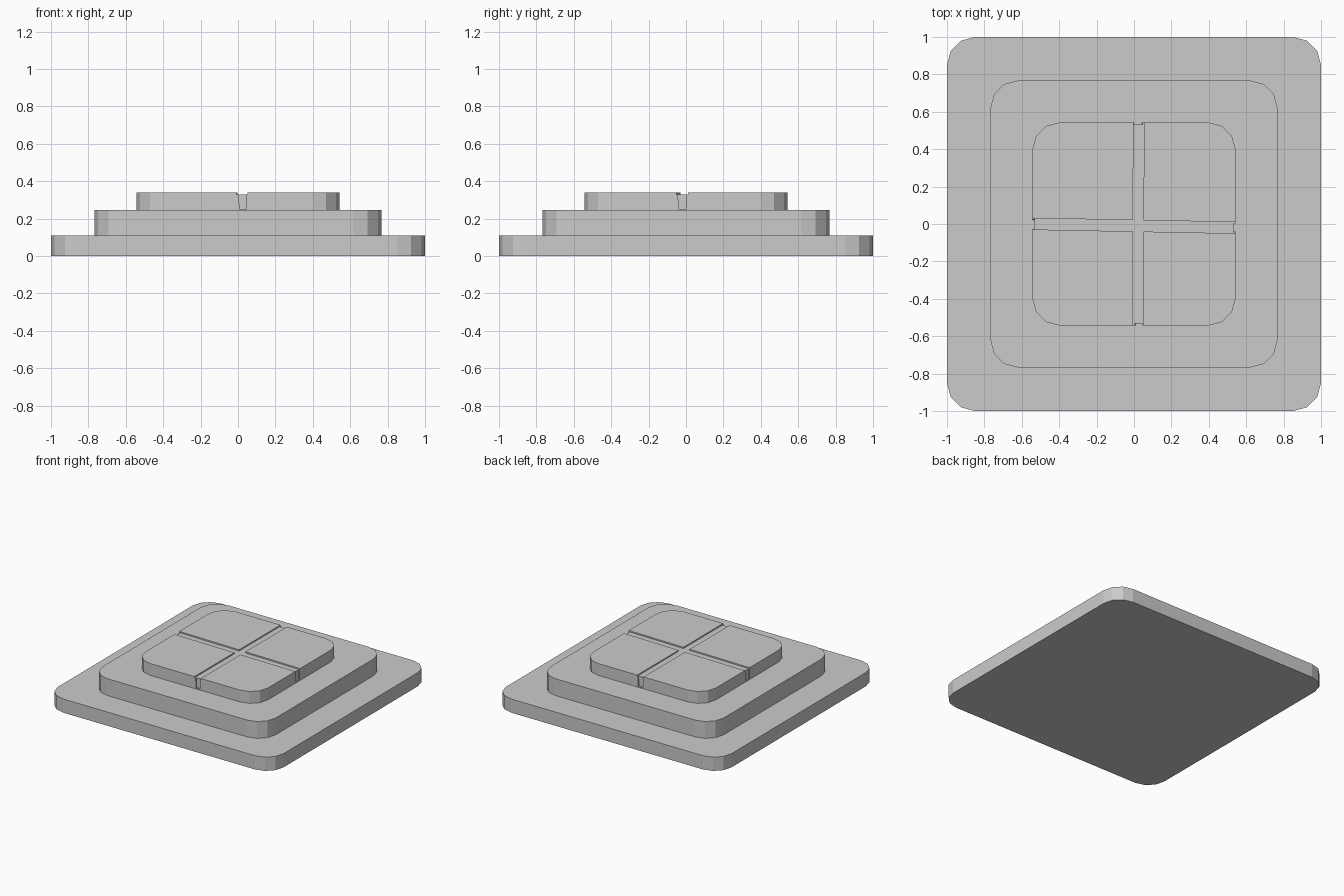
import bpy, math

if "Cube" in bpy.data.objects:
    bpy.data.objects.remove(bpy.data.objects["Cube"])


def prism(name, bottom, top, z0, z1):
    """Closed solid between two matching counter-clockwise outlines."""
    n = len(bottom)
    verts = [(x, y, z0) for x, y in bottom] + [(x, y, z1) for x, y in top]
    faces = [tuple(reversed(range(n))), tuple(range(n, 2 * n))]
    faces += [(i, (i + 1) % n, (i + 1) % n + n, i + n) for i in range(n)]
    me = bpy.data.meshes.new(name)
    me.from_pydata(verts, [], faces)
    ob = bpy.data.objects.new(name, me)
    bpy.context.collection.objects.link(ob)
    return ob


def rounded_square(half, r, seg=3):
    pts = []
    for q, (sx, sy) in enumerate([(1, 1), (-1, 1), (-1, -1), (1, -1)]):
        for i in range(seg + 1):
            a = math.pi / 2 * (q + i / seg)
            pts.append((sx * (half - r) + r * math.cos(a),
                        sy * (half - r) + r * math.sin(a)))
    return pts


def tier(name, half, r, z0, z1):
    outline = rounded_square(half, r)
    return prism(name, outline, outline, z0, z1)


# Three stacked tiers
tier("base_slab", 1.0, 0.15, 0, 0.11)
tier("middle_slab", 0.768, 0.15, 0.11, 0.245)
cap = tier("top_slab", 0.543, 0.145, 0.245, 0.34)

# Shallow, slightly skewed cross groove over the top
D, H, E = 0.01, 0.543, 0.6
cutters = []
bar_y = [(-0.007, -E), (0.05, -E), (0.053, E), (-0.003, E)]
bar_x = [(-E, -0.028), (E, -0.051), (E, 0.009), (-E, 0.032)]
for name, bar in (("groove_cut_y", bar_y), ("groove_cut_x", bar_x)):
    cutters.append(prism(name, bar, bar, 0.34 - D, 0.4))

# The groove continues down each side, narrowing a little at the foot
sides = {"front": (0, 0.0, 0.045), "right": (1, -0.047, 0.004),
         "back": (2, -0.051, 0.0), "left": (3, -0.03, 0.028)}
for name, (k, a, b) in sides.items():
    c, s = round(math.cos(k * math.pi / 2)), round(math.sin(k * math.pi / 2))

    def quad(lo, hi):
        pts = [(lo, -E), (hi, -E), (hi, -H + D), (lo, -H + D)]
        return [(x * c - y * s, x * s + y * c) for x, y in pts]
    cutters.append(prism("side_cut_" + name, quad(a + 0.008, b), quad(a, b), 0.252, 0.42))

for cut in cutters:
    cut.hide_render = True
    cut.display_type = 'WIRE'
    mod = cap.modifiers.new(cut.name, 'BOOLEAN')
    mod.operation = 'DIFFERENCE'
    mod.solver = 'EXACT'
    mod.object = cut
